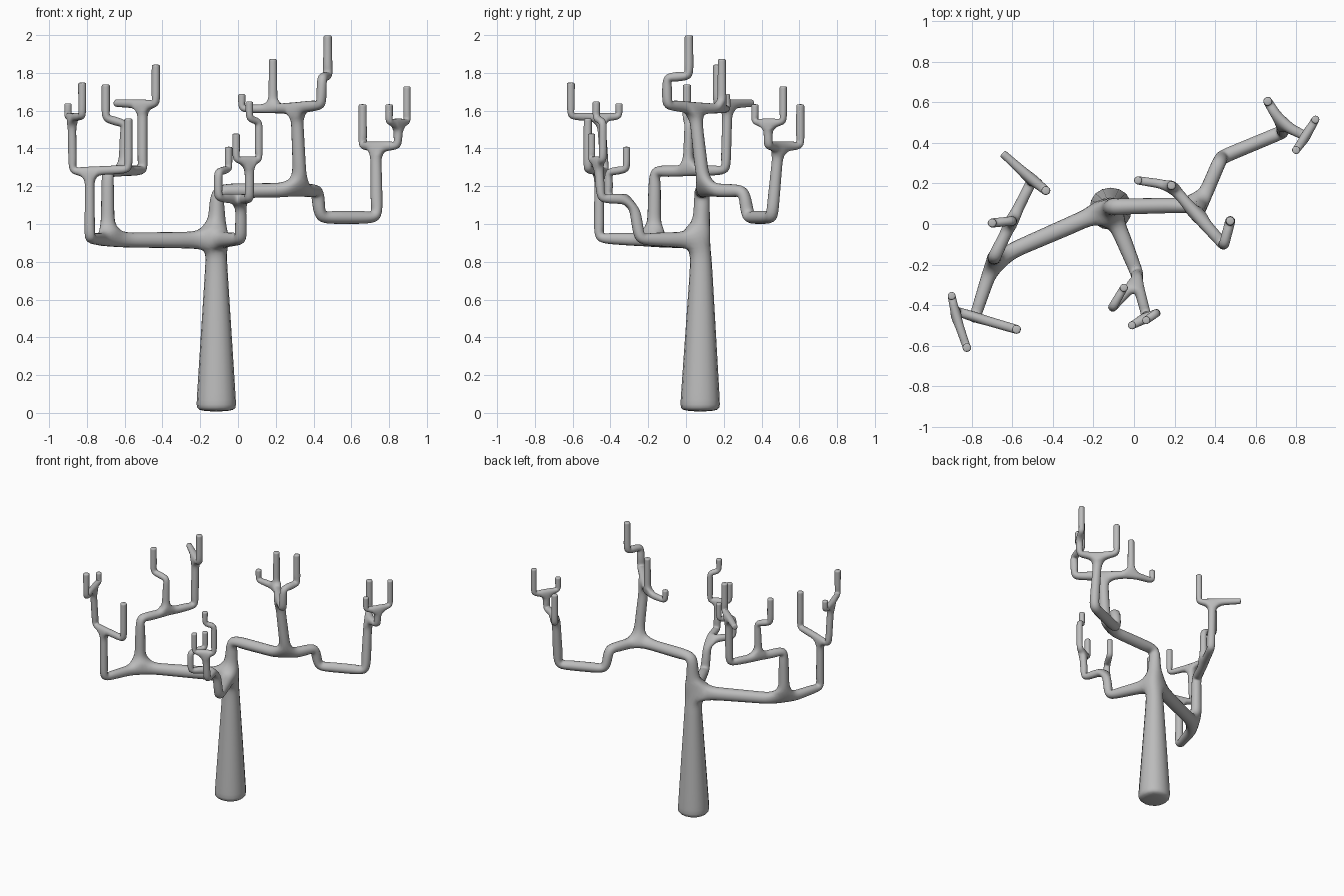
import bpy
import bmesh
from mathutils import Vector

default_cube = bpy.data.objects.get("Cube")
if default_cube:
    bpy.data.objects.remove(default_cube, do_unlink=True)

# Skeleton of nodes and links; every node carries a branch thickness
nodes, thickness, links = [], [], []


def node(parent, position, radius):
    """Add one skeleton node joined to its parent and return its index."""
    nodes.append(Vector(position))
    thickness.append(radius)
    index = len(nodes) - 1
    if parent is not None:
        links.append((parent, index))
    return index


def limb(parent, radius, *positions):
    """Run a limb of even thickness through the positions."""
    for position in positions:
        parent = node(parent, position, radius)
    return parent


def tip(parent, height, radius=0.023):
    """Finish with an upright twig whose end is cut flat."""
    x, y, _ = nodes[parent]
    return limb(parent, radius, (x, y, height - 0.01), (x, y, height))


def flat_end(parent, position, radius=0.021):
    """Finish with a sideways twig whose end is cut flat."""
    end = Vector(position)
    inner = end + (nodes[parent] - end).normalized() * 0.01
    return limb(parent, radius, inner, end)


# Trunk, tapering up to the first fork
base = node(None, (-0.115, 0.075, 0.005), 0.115)
ankle = node(base, (-0.115, 0.075, 0.04), 0.115)
neck = node(ankle, (-0.115, 0.08, 0.8), 0.062)
fork = node(neck, (-0.115, 0.08, 0.915), 0.05)
crown = node(fork, (-0.11, 0.085, 1.175), 0.042)

# Right bough with its outer upright
right_bough = node(fork, (-0.69, -0.17, 0.915), 0.041)
outer = limb(right_bough, 0.03, (-0.785, -0.46, 0.925))
outer = limb(outer, 0.026, (-0.785, -0.46, 1.28))
tip(limb(outer, 0.024, (-0.58, -0.52, 1.29)), 1.56)
outer = limb(outer, 0.024, (-0.875, -0.43, 1.28), (-0.88, -0.45, 1.565))
tip(limb(outer, 0.021, (-0.9, -0.355, 1.57)), 1.64, 0.021)
tip(limb(outer, 0.021, (-0.825, -0.61, 1.57)), 1.75)

# Right bough inner upright
inner = limb(right_bough, 0.034, (-0.69, -0.165, 1.28))
shelf = limb(inner, 0.03, (-0.605, 0.01, 1.28))
twig = limb(shelf, 0.024, (-0.6, 0.015, 1.53), (-0.7, 0.005, 1.56))
tip(twig, 1.74)
back = limb(shelf, 0.028, (-0.505, 0.21, 1.285), (-0.505, 0.22, 1.635))
flat_end(back, (-0.65, 0.35, 1.64))
tip(limb(back, 0.024, (-0.435, 0.165, 1.635)), 1.845)

# Front bough
front = limb(fork, 0.034, (0.015, -0.245, 0.92))
front = limb(front, 0.029, (0.015, -0.28, 1.13))
left_twig = limb(front, 0.026, (0.06, -0.45, 1.135), (0.06, -0.465, 1.335))
tip(limb(left_twig, 0.021, (-0.01, -0.5, 1.34)), 1.48, 0.021)
left_twig = limb(left_twig, 0.022, (0.11, -0.44, 1.34), (0.11, -0.44, 1.54))
tip(limb(left_twig, 0.021, (0.06, -0.475, 1.56)), 1.65, 0.021)
right_twig = limb(front, 0.024, (-0.105, -0.41, 1.14), (-0.105, -0.41, 1.275))
tip(limb(right_twig, 0.021, (-0.05, -0.315, 1.29)), 1.41, 0.021)

# Left bough with the tall middle upright
left_bough = node(crown, (0.33, 0.095, 1.18), 0.039)
middle = limb(left_bough, 0.034, (0.31, 0.045, 1.615))
tall = limb(middle, 0.029, (0.44, -0.1, 1.63))
tall = limb(tall, 0.027, (0.445, -0.1, 1.775), (0.475, 0.015, 1.785))
tip(tall, 2.0)
short = limb(middle, 0.026, (0.185, 0.19, 1.61))
tip(short, 1.875)
tip(limb(short, 0.022, (0.02, 0.215, 1.61)), 1.69, 0.021)

# Left bough outer stretch, dipping before it rises
dip = limb(left_bough, 0.037, (0.42, 0.305, 1.175), (0.435, 0.33, 1.035))
rise = limb(dip, 0.036, (0.735, 0.455, 1.035))
rise = limb(rise, 0.03, (0.73, 0.49, 1.41))
tip(limb(rise, 0.024, (0.66, 0.605, 1.415)), 1.635)
rise = limb(rise, 0.025, (0.845, 0.435, 1.415), (0.85, 0.435, 1.535))
tip(limb(rise, 0.021, (0.8, 0.365, 1.54)), 1.635, 0.021)
tip(limb(rise, 0.021, (0.895, 0.515, 1.54)), 1.73, 0.021)

# Tree object: skeleton skinned and smoothed
mesh = bpy.data.meshes.new("tree")
mesh.from_pydata(nodes, links, [])
tree = bpy.data.objects.new("tree", mesh)
bpy.context.collection.objects.link(tree)

skin = tree.modifiers.new("Skin", "SKIN")
skin.use_smooth_shade = True
skin.use_x_symmetry = False
for index, vertex in enumerate(mesh.skin_vertices[0].data):
    vertex.radius = (thickness[index], thickness[index])
    vertex.use_root = index == base

smooth = tree.modifiers.new("Subdivision", "SUBSURF")
smooth.levels = smooth.render_levels = 2

# Bark colour
bark = bpy.data.materials.new("plain grey")
bark.use_nodes = True
grey = (0.5, 0.5, 0.5, 1.0)
bark.diffuse_color = grey
bark.node_tree.nodes["Principled BSDF"].inputs["Base Color"].default_value = grey
mesh.materials.append(bark)
